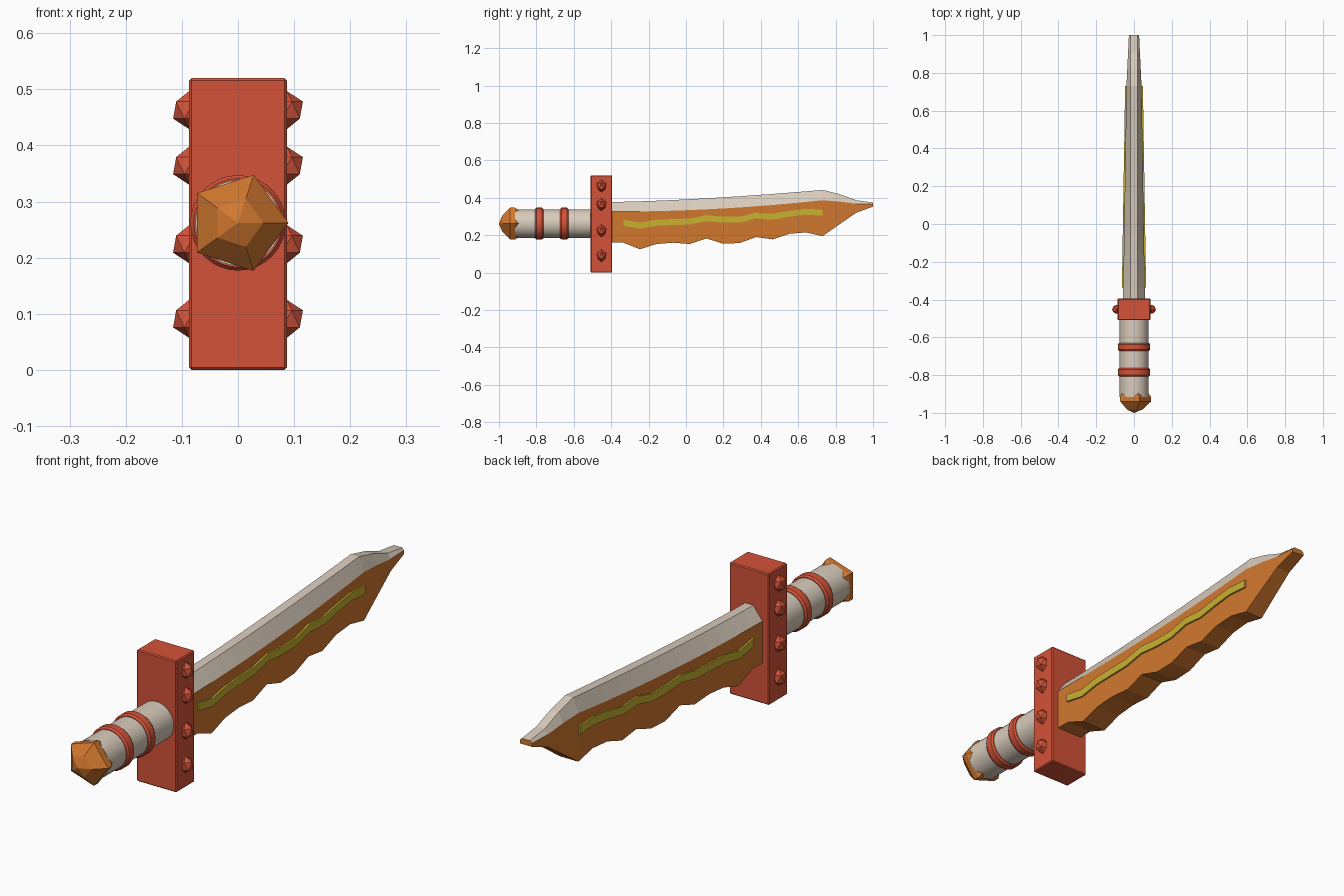
import bpy, bmesh, math
from mathutils import Matrix

if "Cube" in bpy.data.objects:
    bpy.data.objects.remove(bpy.data.objects["Cube"])


def mat(name, rgb):
    m = bpy.data.materials.new(name)
    m.diffuse_color = (*rgb, 1)
    m.use_nodes = True
    m.node_tree.nodes["Principled BSDF"].inputs["Base Color"].default_value = m.diffuse_color
    return m


RED = mat("red", (0.65, 0.085, 0.04))
ORANGE = mat("orange", (0.64, 0.185, 0.028))
SILVER = mat("pale grey", (0.69, 0.60, 0.50))
YELLOW = mat("yellow", (0.58, 0.44, 0.03))
AXIS_Z = 0.262  # height of the grip axis


def finish(bm, name, mats, smooth=False):
    bmesh.ops.recalc_face_normals(bm, faces=bm.faces)
    me = bpy.data.meshes.new(name)
    bm.to_mesh(me)
    bm.free()
    ob = bpy.data.objects.new(name, me)
    bpy.context.collection.objects.link(ob)
    for m in mats:
        me.materials.append(m)
    if smooth:
        bpy.ops.object.select_all(action='DESELECT')
        ob.select_set(True)
        bpy.context.view_layer.objects.active = ob
        bpy.ops.object.shade_smooth_by_angle(angle=math.radians(35))
    return ob


def loft(name, sections, mats, seg_mats=None):
    """Join equal-length point rings; seg_mats gives a material per ring side."""
    bm = bmesh.new()
    rings = [[bm.verts.new(p) for p in s] for s in sections]
    n = len(rings[0])
    for a, b in zip(rings, rings[1:]):
        for i in range(n):
            j = (i + 1) % n
            f = bm.faces.new((a[i], a[j], b[j], b[i]))
            f.material_index = seg_mats[i] if seg_mats else 0
    bm.faces.new(rings[0])
    bm.faces.new(rings[-1])
    return finish(bm, name, mats)


def lathe(name, profile, sides, material, smooth):
    """Turn (radius, y) points round the grip axis."""
    sections = []
    for r, y in profile:
        sections.append([(r * math.cos(2 * math.pi * i / sides), y,
                          AXIS_Z + r * math.sin(2 * math.pi * i / sides))
                         for i in range(sides)])
    ob = loft(name, sections, [material])
    if smooth:
        bpy.ops.object.select_all(action='DESELECT')
        ob.select_set(True)
        bpy.context.view_layer.objects.active = ob
        bpy.ops.object.shade_smooth_by_angle(angle=math.radians(35))
    return ob


# Grip, two bands and five-sided pommel
lathe("grip", [(0.076, -0.915), (0.076, -0.46)], 32, SILVER, True)
for k, y in enumerate((-0.785, -0.651)):
    lathe(f"grip_band_{k + 1}",
          [(0.07, y - 0.022), (0.079, y - 0.022), (0.085, y - 0.014),
           (0.085, y + 0.014), (0.079, y + 0.022), (0.07, y + 0.022)],
          32, RED, True)
lathe("pommel", [(0.001, -1.0), (0.045, -0.982), (0.09, -0.94),
                 (0.09, -0.915), (0.068, -0.883)], 5, ORANGE, False)

# Guard block with a small bevel
bm = bmesh.new()
bmesh.ops.create_cube(bm, size=1, matrix=Matrix.Translation((0, -0.452, 0.26))
                      @ Matrix.Diagonal((0.174, 0.115, 0.52, 1)))
bmesh.ops.bevel(bm, geom=bm.edges[:], offset=0.004, segments=1, affect='EDGES')
finish(bm, "guard", [RED])

# Faceted studs on both ends of the guard
for side, label in ((1, "right"), (-1, "left")):
    for k, z in enumerate((0.091, 0.224, 0.364, 0.463)):
        bm = bmesh.new()
        bmesh.ops.create_icosphere(
            bm, subdivisions=1, radius=1,
            matrix=Matrix.Translation((side * 0.087, -0.452, z))
            @ Matrix.Diagonal((0.032, 0.027, 0.034, 1)))
        finish(bm, f"guard_stud_{label}_{k + 1}", [RED])


# Blade: wavy flat edge below, chamfered spine above
def half_width(y):
    if y < 0.73:
        return 0.058 - 0.018 * (y + 0.4) / 1.13
    return 0.040 - 0.013 * (y - 0.73) / 0.27


wave = [0.16, 0.125, 0.153, 0.16, 0.153, 0.183, 0.155, 0.158,
        0.19, 0.178, 0.208, 0.215, 0.195]
stations = [-0.335 + 0.08875 * i for i in range(13)]
rows = []  # y, bottom, shoulder, spine
for y, low in zip([-0.42] + stations, [0.16] + wave):
    f = max(0, (y + 0.4) / 1.13)
    rows.append((y, low, 0.326 + 0.061 * f ** 2, 0.378 + 0.064 * f ** 1.5))
rows += [(0.82, 0.258, 0.380, 0.420), (0.91, 0.320, 0.368, 0.387),
         (1.0, 0.353, 0.367, 0.375)]
sections = []
for y, low, mid, top in rows:
    w = half_width(y)
    t = 0.018
    sections.append([(-w, y, low), (w, y, low), (w, y, mid),
                     (t, y, top), (-t, y, top), (-w, y, mid)])
loft("blade", sections, [ORANGE, SILVER], [0, 0, 1, 1, 1, 0])

# Raised wavy stripe on each side of the blade
line = [0.267, 0.251, 0.267, 0.270, 0.273, 0.291, 0.283, 0.283,
        0.305, 0.299, 0.315, 0.326, 0.320]
for side, label in ((1, "right"), (-1, "left")):
    strip = []
    for y, z in zip(stations, line):
        a, b = side * (half_width(y) - 0.002), side * (half_width(y) + 0.007)
        strip.append([(a, y, z - 0.016), (b, y, z - 0.016),
                      (b, y, z + 0.016), (a, y, z + 0.016)])
    loft(f"blade_stripe_{label}", strip, [YELLOW])
